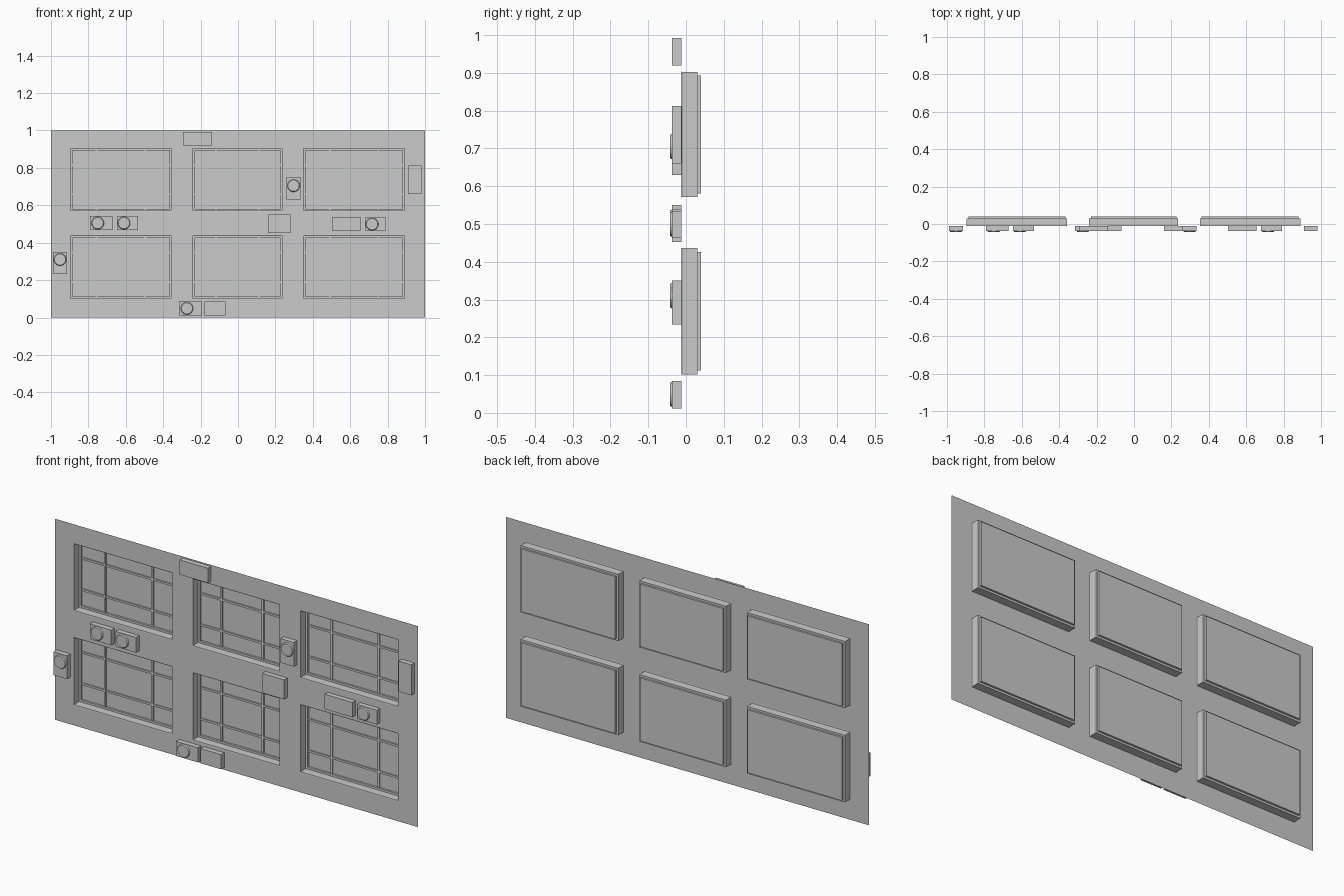
import bpy, bmesh, math
from mathutils import Matrix

if "Cube" in bpy.data.objects:
    bpy.data.objects.remove(bpy.data.objects["Cube"])

WALL_Y = -0.012
COLS = [(-0.90, -0.353), (-0.245, 0.24), (0.348, 0.893)]
ROWS = [(0.098, 0.44), (0.567, 0.907)]


def finish(bm, name):
    me = bpy.data.meshes.new(name)
    bm.to_mesh(me)
    bm.free()
    ob = bpy.data.objects.new(name, me)
    bpy.context.collection.objects.link(ob)
    return ob


def add_box(bm, x0, x1, y0, y1, z0, z1):
    m = Matrix.Translation(((x0 + x1) / 2, (y0 + y1) / 2, (z0 + z1) / 2)) \
        @ Matrix.Diagonal((x1 - x0, y1 - y0, z1 - z0, 1))
    bmesh.ops.create_cube(bm, size=1, matrix=m)


# Facade sheet: a grid of cells, leaving out the window cells
xs = [-1] + [v for c in COLS for v in c] + [1]
zs = [0] + [v for r in ROWS for v in r] + [1]
bm = bmesh.new()
grid = [[bm.verts.new((x, WALL_Y, z)) for z in zs] for x in xs]
for i in range(len(xs) - 1):
    for j in range(len(zs) - 1):
        if not (i % 2 and j % 2):
            bm.faces.new((grid[i][j], grid[i + 1][j], grid[i + 1][j + 1], grid[i][j + 1]))
finish(bm, "facade_wall")


def window(x0, x1, z0, z1, name):
    # Stepped reveal: nested rectangles (inset, y) joined, closed by the pane
    bm = bmesh.new()
    prev = None
    for d, y in [(0, WALL_Y), (0.004, WALL_Y + 0.001), (0.004, 0.03), (0.014, 0.03), (0.014, 0.04)]:
        loop = [bm.verts.new((x, y, z)) for x, z in
                ((x0 + d, z0 + d), (x1 - d, z0 + d), (x1 - d, z1 - d), (x0 + d, z1 - d))]
        if prev:
            for k in range(4):
                n = (k + 1) % 4
                bm.faces.new((prev[k], prev[n], loop[n], loop[k]))
        prev = loop
    bm.faces.new(prev)
    finish(bm, name + "_reveal")

    # Glazing bars at the quarter lines
    bm = bmesh.new()
    a0, a1, b0, b1 = x0 + d, x1 - d, z0 + d, z1 - d
    w = 0.005
    for t in (0.25, 0.75):
        x = a0 + (a1 - a0) * t
        z = b0 + (b1 - b0) * t
        add_box(bm, x - w, x + w, 0.033, 0.04, b0, b1)
        add_box(bm, a0, a1, 0.034, 0.04, z - w, z + w)
    finish(bm, name + "_bars")


for i, c in enumerate(COLS):
    for j, r in enumerate(ROWS):
        window(*c, *r, f"window_{i}_{j}")

# Air conditioning units: x0, x1, z0, z1, fan centre (or None)
UNITS = [
    (-0.295, -0.14, 0.92, 0.993, None),
    (0.91, 0.98, 0.66, 0.812, None),
    (0.26, 0.333, 0.63, 0.75, (0.297, 0.705)),
    (-0.79, -0.672, 0.467, 0.543, (-0.75, 0.505)),
    (-0.648, -0.535, 0.467, 0.543, (-0.61, 0.505)),
    (0.16, 0.28, 0.453, 0.55, None),
    (0.502, 0.655, 0.464, 0.538, None),
    (0.68, 0.79, 0.464, 0.535, (0.717, 0.499)),
    (-0.99, -0.915, 0.234, 0.35, (-0.952, 0.31)),
    (-0.315, -0.195, 0.012, 0.085, (-0.273, 0.049)),
    (-0.18, -0.067, 0.012, 0.085, None),
]
for i, (x0, x1, z0, z1, fan) in enumerate(UNITS):
    bm = bmesh.new()
    add_box(bm, x0, x1, -0.037, WALL_Y, z0, z1)
    finish(bm, f"air_unit_{i}")
    if fan:
        # Slightly domed fan grille
        bm = bmesh.new()
        m = Matrix.Translation((fan[0], -0.0395, fan[1])) @ Matrix.Rotation(math.pi / 2, 4, 'X')
        bmesh.ops.create_cone(bm, cap_ends=True, segments=24, radius1=0.034,
                              radius2=0.030, depth=0.006, matrix=m)
        finish(bm, f"air_unit_fan_{i}")
